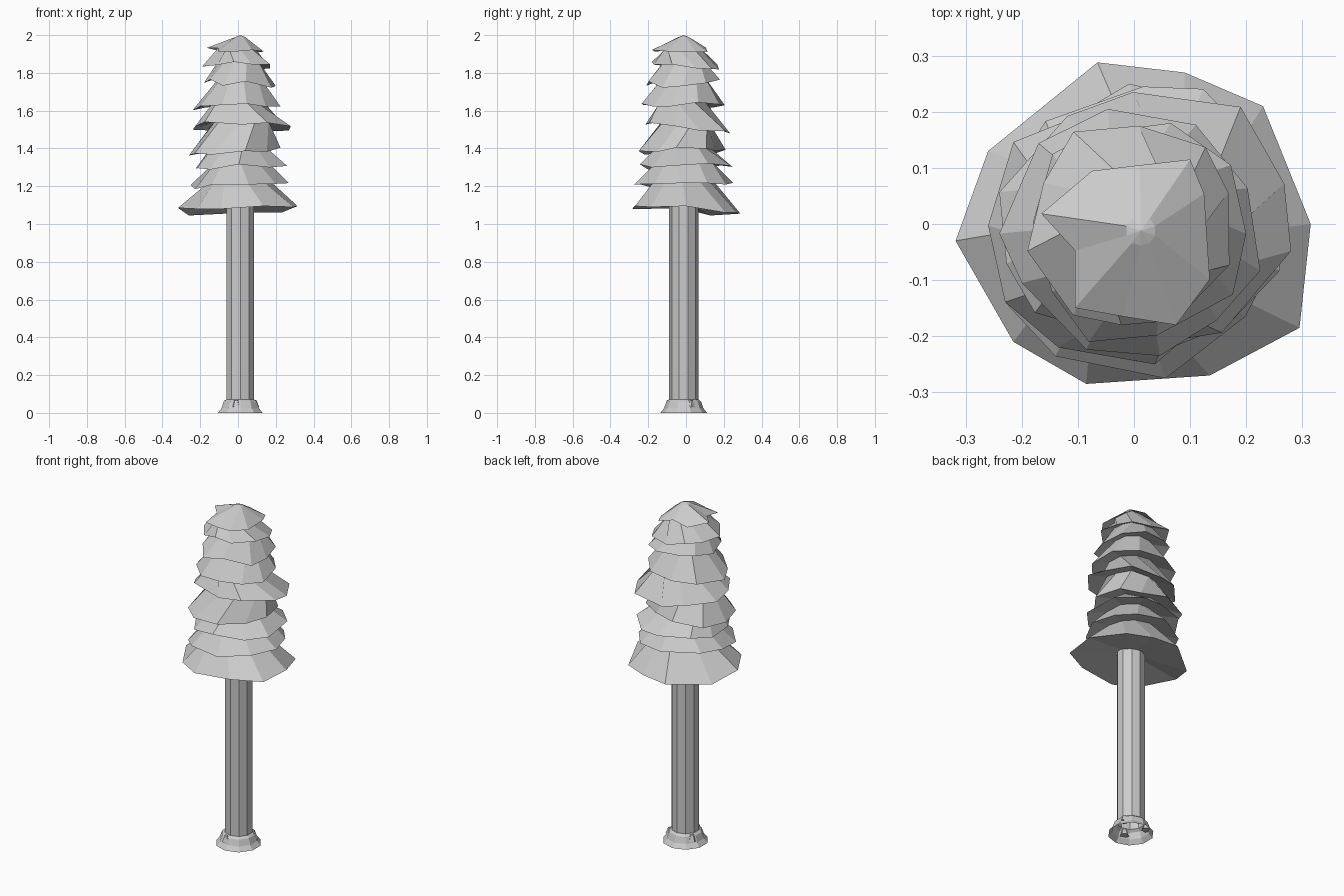
import bpy, bmesh, math, random

if "Cube" in bpy.data.objects:
    bpy.data.objects.remove(bpy.data.objects["Cube"])

random.seed(4)
N = 10
CX, CY = 0.012, -0.012


def finish(name, bm):
    bmesh.ops.recalc_face_normals(bm, faces=bm.faces)
    me = bpy.data.meshes.new(name)
    bm.to_mesh(me)
    bm.free()
    ob = bpy.data.objects.new(name, me)
    bpy.context.collection.objects.link(ob)
    return ob


def loft(name, rings, tip):
    """Skin a stack of N-point rings, open below, closed to a tip."""
    bm = bmesh.new()
    vs = [[bm.verts.new(p) for p in r] for r in rings]
    for a, b in zip(vs, vs[1:]):
        for i in range(N):
            j = (i + 1) % N
            bm.faces.new((a[i], a[j], b[j], b[i]))
    t = bm.verts.new(tip)
    for i in range(N):
        bm.faces.new((vs[-1][i], vs[-1][(i + 1) % N], t))
    return finish(name, bm)


def circle(r, z):
    return [(CX + r * math.cos(-math.tau * (i + .5) / N),
             CY + r * math.sin(-math.tau * (i + .5) / N), z) for i in range(N)]


# Trunk with flared foot, hollow below
loft("trunk", [circle(r, z) for r, z in
               [(.124, 0), (.104, .025), (.092, .06), (.077, .072), (.077, 1.12)]],
     (CX, CY, 1.12))

# Small root knots on the foot
for k, a in enumerate((-105, 25, 150)):
    bm = bmesh.new()
    bmesh.ops.create_cone(bm, cap_ends=True, segments=5, radius1=.026, radius2=.012, depth=.035)
    knot = finish(f"root_knot_{k + 1}", bm)
    a = math.radians(a)
    knot.location = (CX + .082 * math.cos(a), CY + .082 * math.sin(a), .05)

# Branch tiers: x min, x max, y min, y max, rim height, x tilt, y tilt
TIERS = [
    (-.318, .315, -.285, .288, 1.075, 0, 0),
    (-.25, .27, -.275, .25, 1.208, .02, .04),
    (-.225, .26, -.245, .245, 1.305, .02, .02),
    (-.26, .225, -.25, .21, 1.385, .06, .06),
    (-.24, .28, -.215, .235, 1.512, 0, -.08),
    (-.24, .225, -.235, .205, 1.622, .06, 0),
    (-.18, .2, -.21, .18, 1.75, -.05, .03),
    (-.19, .17, -.18, .175, 1.84, 0, -.05),
    (-.165, .135, -.18, .115, 1.918, -.03, .04),
]
# Rim outlines of the lowest (with heights) and highest tiers
LOW = [(.315, 0), (.295, -.185), (.135, -.27), (-.085, -.285), (-.215, -.21),
       (-.318, -.03), (-.26, .13), (-.065, .288), (.09, .27), (.23, .21)]
LOW_Z = [1.095, 1.09, 1.095, 1.08, 1.08, 1.085, 1.045, 1.055, 1.06, 1.06]
HIGH = [(.135, -.1), (.075, -.18), (-.02, -.165), (-.105, -.15), (-.105, -.05),
        (-.165, .015), (-.075, .09), (.01, .1), (.1, .11), (.125, .05)]


def rim_outline():
    pts, phase = [], random.uniform(-.3, .3)
    for i in range(N):
        a = -math.tau * (i + random.uniform(-.2, .2)) / N + phase
        r = random.uniform(.92, 1.06)
        pts.append((r * math.cos(a), r * math.sin(a)))
    return pts


def fit(v, values, lo, hi):
    return lo + (v - min(values)) / (max(values) - min(values)) * (hi - lo)


# Foliage: zigzag of inner rings and drooping rims
rings = []
for k, (x0, x1, y0, y1, z, tx, ty) in enumerate(TIERS):
    pts = LOW if k == 0 else HIGH if k == len(TIERS) - 1 else rim_outline()
    xs, ys = zip(*pts)
    rim = []
    for i, (x, y) in enumerate(pts):
        x, y = fit(x, xs, x0, x1), fit(y, ys, y0, y1)
        h = LOW_Z[i] if k == 0 else z + tx * x + ty * y + random.uniform(-.016, .016)
        rim.append((x, y, h))
    s = .25 if k == 0 else .56
    rings.append([(CX + (x - CX) * s, CY + (y - CY) * s, z + .03 + (h - z) * .3)
                  for x, y, h in rim])
    rings.append(rim)
# Small cap ring under the tip
rings.append(circle(.027, 1.99))
loft("foliage", rings, (CX, CY, 2.0))
